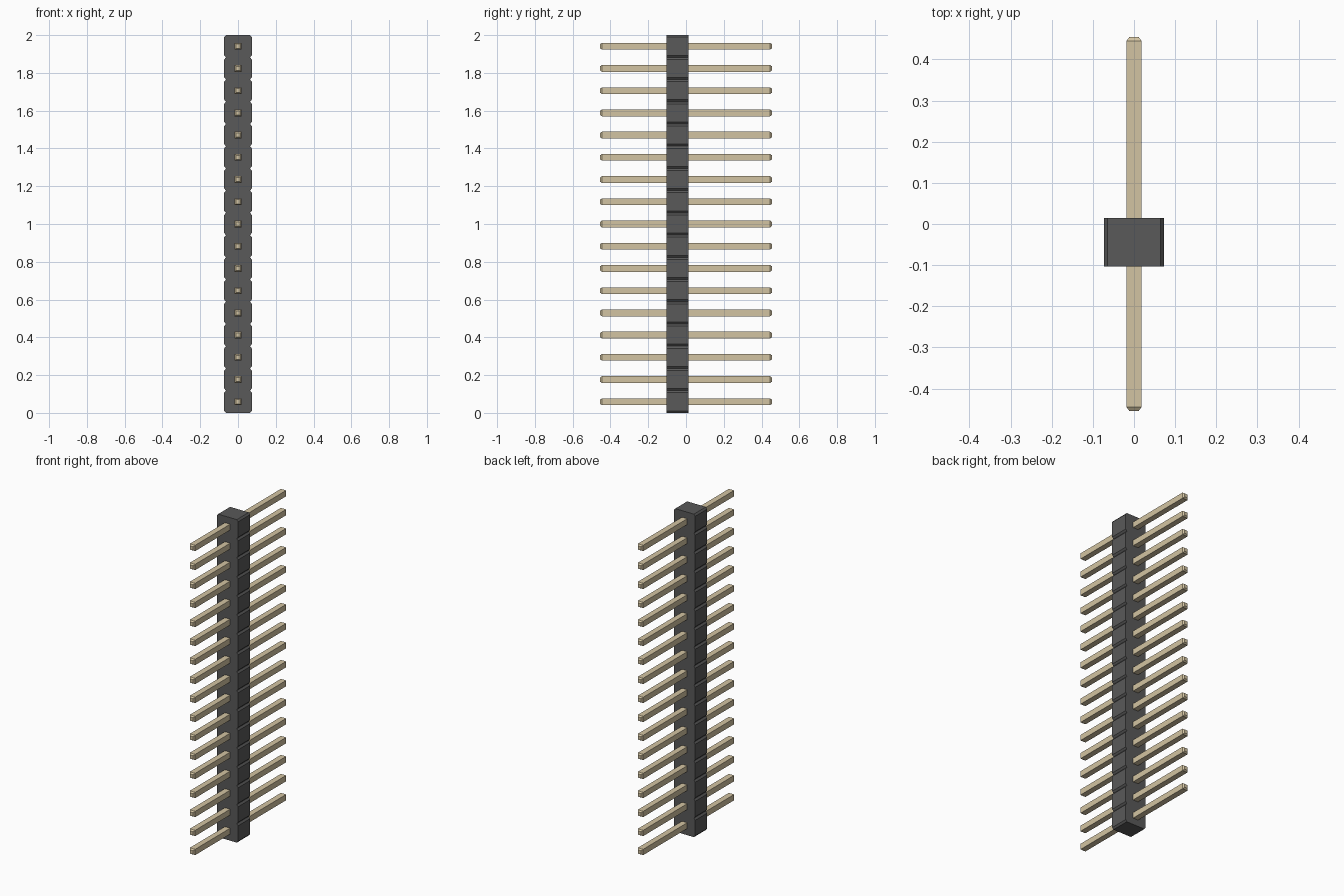
import bpy, bmesh

if "Cube" in bpy.data.objects:
    bpy.data.objects.remove(bpy.data.objects["Cube"])

COUNT = 17
PITCH = 2.0 / COUNT
HALF_W, CHAMFER_X, CHAMFER_Z = 0.073, 0.009, 0.011
BODY_FRONT, BODY_BACK = -0.103, 0.014


def material(name, color):
    m = bpy.data.materials.new(name)
    m.diffuse_color = color
    m.use_nodes = True
    m.node_tree.nodes["Principled BSDF"].inputs["Base Color"].default_value = m.diffuse_color
    return m


def make_object(name, bm, mat):
    bmesh.ops.recalc_face_normals(bm, faces=bm.faces)
    mesh = bpy.data.meshes.new(name)
    bm.to_mesh(mesh)
    bm.free()
    mesh.materials.append(mat)
    obj = bpy.data.objects.new(name, mesh)
    bpy.context.collection.objects.link(obj)
    return obj


plastic = material("dark_plastic", (0.1, 0.1, 0.1, 1))
metal = material("pale_gold", (0.65, 0.55, 0.36, 1))

# Housing: notched strip outline, extruded front to back
right = []
for i in range(COUNT):
    z0, z1 = i * PITCH, (i + 1) * PITCH
    if i == 0:
        right.append((HALF_W - CHAMFER_X, z0))
    right += [(HALF_W, z0 + CHAMFER_Z), (HALF_W, z1 - CHAMFER_Z),
              (HALF_W - CHAMFER_X, z1)]
outline = right + [(-x, z) for x, z in reversed(right)]
bm = bmesh.new()
face = bm.faces.new([bm.verts.new((x, BODY_FRONT, z)) for x, z in outline])
ext = bmesh.ops.extrude_face_region(bm, geom=[face])
bmesh.ops.translate(bm, vec=(0, BODY_BACK - BODY_FRONT, 0),
                    verts=[g for g in ext["geom"] if isinstance(g, bmesh.types.BMVert)])
make_object("housing", bm, plastic)

# Pin: square bar with tapered tips, shared by the whole row
bm = bmesh.new()
rings = []
for y, h in ((-0.455, 0.011), (-0.445, 0.018), (0.445, 0.018), (0.455, 0.011)):
    rings.append([bm.verts.new((sx * h, y, sz * h))
                  for sx, sz in ((-1, -1), (1, -1), (1, 1), (-1, 1))])
bm.faces.new(rings[0])
bm.faces.new(rings[-1])
for a, b in zip(rings, rings[1:]):
    for k in range(4):
        bm.faces.new((a[k], a[(k + 1) % 4], b[(k + 1) % 4], b[k]))
first = make_object("pin_01", bm, metal)
first.location.z = PITCH / 2
for i in range(1, COUNT):
    pin = bpy.data.objects.new(f"pin_{i + 1:02d}", first.data)
    pin.location.z = (i + 0.5) * PITCH
    bpy.context.collection.objects.link(pin)
